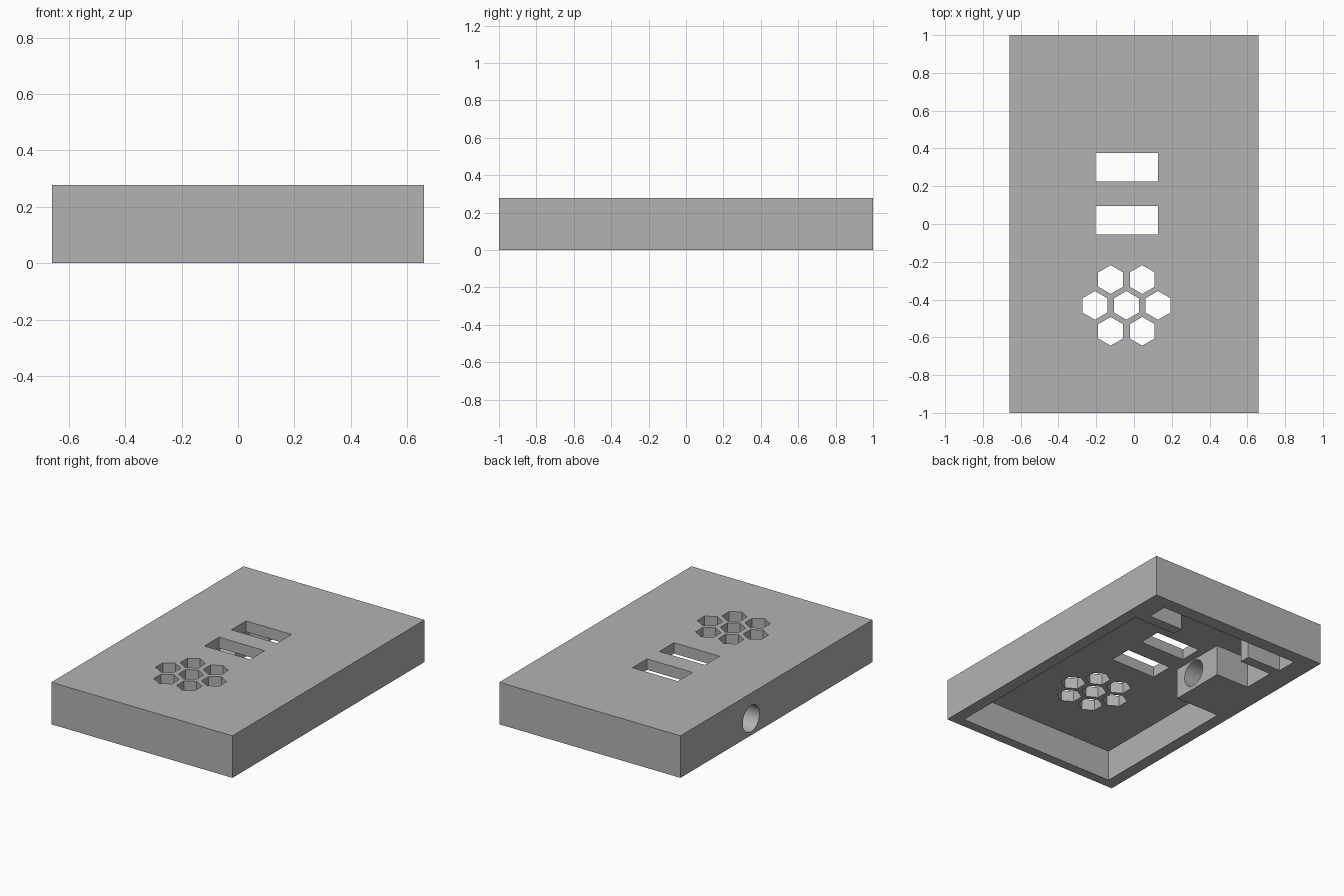
import bpy, bmesh, math
from mathutils import Matrix

cube = bpy.data.objects.get("Cube")
if cube:
    bpy.data.objects.remove(cube, do_unlink=True)

HALF_X, HALF_Y, HEIGHT, CEILING = 0.66, 1.0, 0.277, 0.205

grey = bpy.data.materials.new("plain grey")
grey.use_nodes = True
grey.diffuse_color = (0.45, 0.45, 0.45, 1)
grey.node_tree.nodes["Principled BSDF"].inputs["Base Color"].default_value = (0.45, 0.45, 0.45, 1)


def prism(name, outline, z0, z1, turn=Matrix()):
    """Extrude a flat outline from z0 to z1."""
    bm = bmesh.new()
    face = bm.faces.new([bm.verts.new((x, y, z0)) for x, y in outline])
    top = bmesh.ops.extrude_face_region(bm, geom=[face])["geom"]
    verts = [v for v in top if isinstance(v, bmesh.types.BMVert)]
    bmesh.ops.translate(bm, verts=verts, vec=(0, 0, z1 - z0))
    bmesh.ops.recalc_face_normals(bm, faces=bm.faces)
    bm.transform(turn)
    mesh = bpy.data.meshes.new(name)
    bm.to_mesh(mesh)
    bm.free()
    mesh.materials.append(grey)
    obj = bpy.data.objects.new(name, mesh)
    bpy.context.collection.objects.link(obj)
    return obj


def rectangle(x0, x1, y0, y1):
    return [(x0, y0), (x1, y0), (x1, y1), (x0, y1)]


def polygon(cx, cy, radius, sides):
    steps = [math.pi / 2 + math.tau * i / sides for i in range(sides)]
    return [(cx + radius * math.cos(a), cy + radius * math.sin(a)) for a in steps]


# Outer shell
shell = prism("case_shell", rectangle(-HALF_X, HALF_X, -HALF_Y, HALF_Y), 0, HEIGHT)

# Underside cavity, leaving two retaining tabs and the cable socket block
cavity = [(0.58, -0.935), (0.58, 0.705), (0.27, 0.705), (0.27, 0.775),
          (0.52, 0.775), (0.52, 0.91), (-0.52, 0.91), (-0.52, 0.775),
          (-0.267, 0.775), (-0.267, 0.705), (-0.5, 0.705), (-0.5, 0.49),
          (-0.257, 0.49), (-0.257, 0.107), (-0.58, 0.107), (-0.58, -0.935)]
cutters = [prism("cavity_cutter", cavity, -0.1, CEILING)]

# Two display slots
for y in (0.02, 0.3):
    cutters.append(prism("slot_cutter", rectangle(-0.205, 0.127, y - 0.076, y + 0.076), 0.1, 0.4))

# Honeycomb of hexagonal vents
for row, count in ((-1, 2), (0, 3), (1, 2)):
    for i in range(count):
        x = -0.04 + 0.167 * (i - (count - 1) / 2)
        cutters.append(prism("vent_cutter", polygon(x, -0.431 + 0.137 * row, 0.076, 6), 0.1, 0.4))

# Round cable hole through the side wall and socket block
sideways = Matrix.Translation((0, 0.265, 0.11)) @ Matrix.Rotation(math.pi / 2, 4, 'Y')
cutters.append(prism("cable_hole_cutter", polygon(0, 0, 0.087, 48), -0.8, -0.2, sideways))

# Cut every opening, then discard the cutters
bpy.context.view_layer.objects.active = shell
for cutter in cutters:
    cutter.hide_render = True
    mod = shell.modifiers.new("opening", 'BOOLEAN')
    mod.operation = 'DIFFERENCE'
    mod.solver = 'EXACT'
    mod.object = cutter
    bpy.ops.object.modifier_apply(modifier=mod.name)
    bpy.data.objects.remove(cutter, do_unlink=True)

for obj in bpy.context.selected_objects:
    obj.select_set(False)
shell.select_set(True)
bpy.ops.object.shade_smooth_by_angle(angle=math.radians(30))
